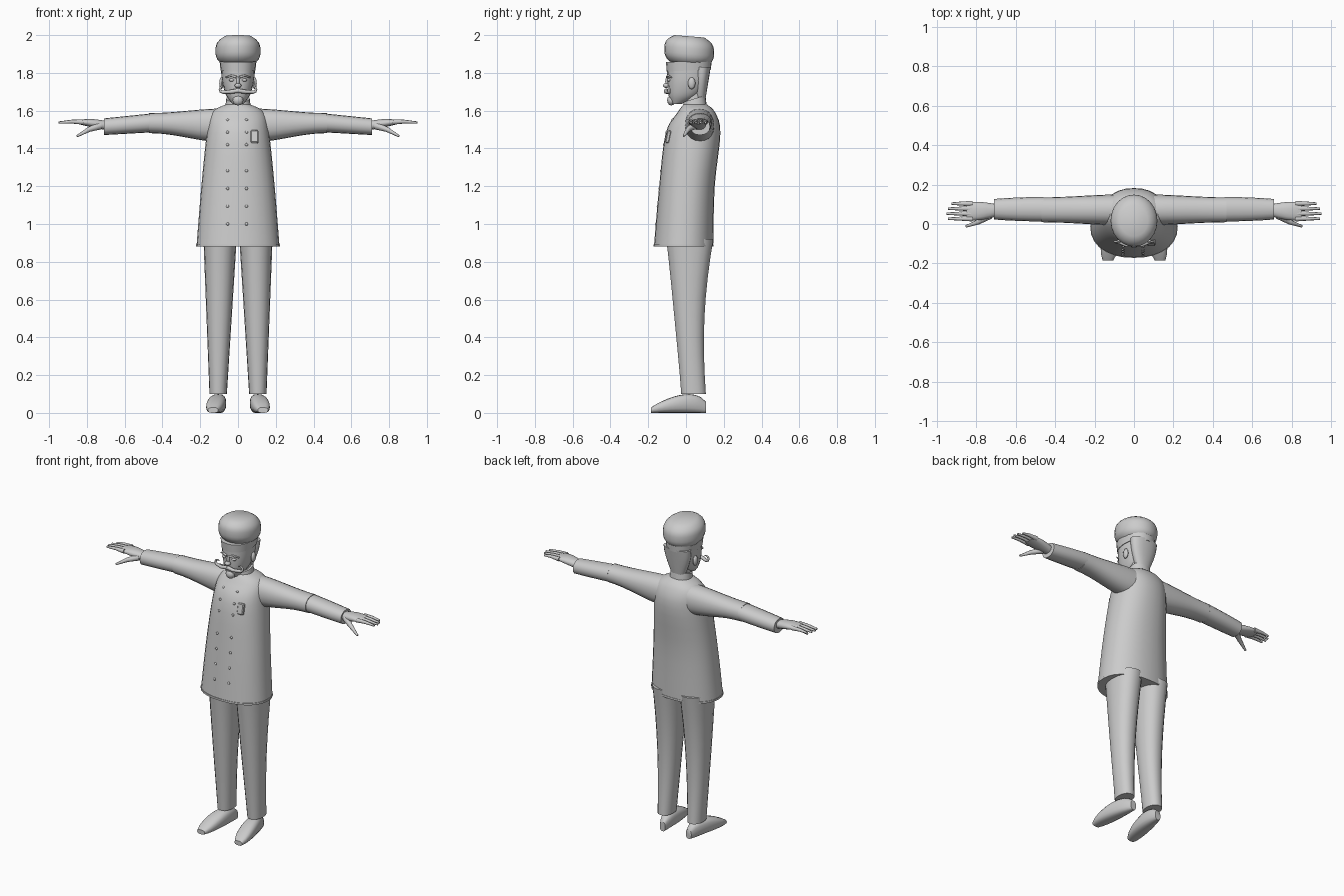
import bpy, bmesh, math
from math import sin, cos, pi
from mathutils import Vector, Matrix
from mathutils.bvhtree import BVHTree

if "Cube" in bpy.data.objects:
    bpy.data.objects.remove(bpy.data.objects["Cube"])

shade = (0.6, 0.6, 0.6, 1)
grey = bpy.data.materials.new("plain_grey")
grey.use_nodes = True
grey.diffuse_color = shade
grey.node_tree.nodes["Principled BSDF"].inputs["Base Color"].default_value = shade


def finish(name, bm, angle=50):
    bmesh.ops.recalc_face_normals(bm, faces=bm.faces)
    mesh = bpy.data.meshes.new(name)
    bm.to_mesh(mesh)
    bm.free()
    mesh.materials.append(grey)
    part = bpy.data.objects.new(name, mesh)
    bpy.context.collection.objects.link(part)
    bpy.ops.object.select_all(action="DESELECT")
    part.select_set(True)
    bpy.context.view_layer.objects.active = part
    bpy.ops.object.shade_smooth_by_angle(angle=math.radians(angle))
    return part


def skin(name, loops):
    """Close a row of point loops into a capped shell."""
    bm = bmesh.new()
    rows = [[bm.verts.new(point) for point in loop] for loop in loops]
    for low, high in zip(rows, rows[1:]):
        for i in range(len(low)):
            bm.faces.new((low[i - 1], low[i], high[i], high[i - 1]))
    bm.faces.new(rows[0])
    bm.faces.new(rows[-1])
    return finish(name, bm)


def through(*keys):
    """A rule that runs smoothly through a few key sections."""
    last = len(keys) - 1

    def rule(t):
        i = min(int(t * last), last - 1)
        s = t * last - i
        a, b, c, d = (Vector(keys[max(0, min(last, i + k))]) for k in (-1, 0, 1, 2))
        return b + ((c - a) + ((a * 2 - b * 5 + c * 4 - d) + (b * 3 - a - c * 3 + d) * s) * s) * s / 2
    return rule


def loft(name, rule, axis="z", steps=8, sides=20, power=.9, tilt=0, side=1):
    """The rule gives position, two centres and two radii along the axis."""
    def point(section, angle):
        at, u, v, wide, deep = section
        c, s = cos(angle), sin(angle)
        u += wide * math.copysign(abs(c) ** power, c)
        v += deep * math.copysign(abs(s) ** power, s)
        x, y, z = {"x": (at, u, v), "y": (u, at, v), "z": (u, v, at + tilt * v)}[axis]
        return x * side, y, z
    sections = [rule(k / steps) for k in range(steps + 1)]
    return skin(name, [[point(section, 2 * pi * i / sides) for i in range(sides)] for section in sections])


def tube(name, path, thick, thin, side=1, sides=8):
    """A tapered round tube along a path."""
    points = [Vector((x * side, y, z)) for x, y, z in path]
    last = len(points) - 1
    loops = []
    for k, p in enumerate(points):
        along = (points[min(k + 1, last)] - points[max(k - 1, 0)]).normalized()
        across = along.cross(Vector((0, 1, 0))).normalized()
        deep = along.cross(across)
        radius = thick + (thin - thick) * k / last
        angles = [2 * pi * i / sides for i in range(sides)]
        loops.append([p + (across * cos(a) + deep * sin(a)) * radius for a in angles])
    return skin(name, loops)


def ball(name, place, size):
    bm = bmesh.new()
    shape = Matrix.Translation(place) @ Matrix.Diagonal((*size, 1))
    bmesh.ops.create_uvsphere(bm, u_segments=10, v_segments=6, radius=1, matrix=shape)
    return finish(name, bm)


# Jacket with shoulders, hem and standing collar
jacket = loft("jacket_body", through(
    (.88, 0, -.013, .22, .157), (1.2, 0, .005, .194, .147), (1.48, 0, .037, .165, .145),
    (1.59, 0, .055, .14, .1), (1.635, 0, .048, .06, .06)), steps=16, sides=28)
loft("jacket_hem", lambda t: (.88 + .012 * t, 0, -.013, .222, .159), steps=1, sides=28)
loft("collar", lambda t: (1.6 + .05 * t, 0, .045, .068 - .006 * t, .064 - .006 * t), steps=2, tilt=.3)

# Neck, head and hair
loft("neck", lambda t: (1.6 + .1 * t, 0, .045, .05, .05), steps=2)
loft("head", through((1.635, 0, -.05, .028, .025), (1.68, 0, -.012, .062, .08),
                     (1.75, 0, .008, .083, .106), (1.83, 0, .013, .089, .113)), steps=12)
loft("back_hair", lambda t: (1.66 + .17 * t, 0, .075 + .012 * t, .045 + .046 * sin(pi * t / 2),
                             .028 + .016 * t), steps=5)

# Face
ball("nose_bridge", (0, -.098, 1.755), (.009, .012, .027))
ball("nose_tip", (0, -.104, 1.733), (.019, .018, .013))
ball("goatee", (0, -.078, 1.655), (.03, .022, .028))
for side, tag in ((1, "left"), (-1, "right")):
    ball(f"{tag}_eye", (.034 * side, -.09, 1.762), (.016, .01, .008))
    ball(f"{tag}_ear", (.088 * side, .03, 1.745), (.012, .02, .032))
    tube(f"{tag}_brow", [(.01, -.1, 1.778), (.036, -.096, 1.786), (.064, -.078, 1.776)], .007, .004, side)
    curl = [(.08 + .016 * cos(a), -.09, 1.714 + .016 * sin(a)) for a in (pi * k / 4 for k in range(-2, 4))]
    tube(f"{tag}_moustache", [(0, -.104, 1.706), (.04, -.106, 1.7)] + curl, .012, .003, side)

# Tall puffed hat on its band
loft("hat_band", lambda t: (1.812 + .05 * t, 0, .015, .092 + .006 * t, .117 + .004 * t), steps=1, tilt=.05)


def puff(t):
    swell = 1 - .4 * abs(2 * t - 1) ** 3
    return 1.84 + .155 * t, 0, .017, .119 * swell, .132 * swell


loft("hat_crown", puff, steps=10, sides=24, power=1, tilt=-.08)

# Buttons and chest pocket, set on the cloth
bm = bmesh.new()
bm.from_mesh(jacket.data)
cloth = BVHTree.FromBMesh(bm)
bm.free()


def on_front(x, z):
    return cloth.ray_cast(Vector((x, -1, z)), Vector((0, 1, 0)))[0]


heights = [1 + .094 * row for row in range(4)] + [1.42 + .066 * row for row in range(3)]
for z in heights:
    for x in (-.055, .045):
        ball("button", on_front(x, z), (.008, .006, .008))
bm = bmesh.new()
frame = Matrix.Translation(on_front(.087, 1.462)) @ Matrix.Rotation(-.2, 4, "X")
bmesh.ops.create_cube(bm, size=1, matrix=frame @ Matrix.Diagonal((.042, .022, .068, 1)))
bmesh.ops.bevel(bm, geom=bm.edges[:], offset=.005, segments=1, affect="EDGES")
finish("chest_pocket", bm, 30)


# Rules for the limbs
def upper_sleeve(t):
    shoulder = (1 + cos(pi * t)) / 2
    return .06 + .41 * t, .072, 1.534 - .012 * shoulder, .063 + .015 * shoulder, .053 + .037 * shoulder


def lower_sleeve(t):
    return .46 + .25 * t, .075, 1.535 - .02 * t, .062 - .01 * t * t, .05 - .006 * t


def trouser_leg(t):
    return .1 + .82 * t, .105 - .01 * t, .04 - .02 * t - .012 * sin(pi * t), .046 + .042 * t, .066 + .06 * t * t


def shoe(t):
    rounding = sin(pi * (.05 + .9 * t)) ** .4
    height = (.03 + .033 * t) * rounding
    return -.185 + .29 * t, .132 - .04 * t, height, (.056 - .016 * t) * rounding, height


palm = through((.69, .07, 1.52, .03, .025), (.78, .066, 1.535, .046, .022), (.85, .065, 1.54, .045, .01))

for side, tag in ((1, "left"), (-1, "right")):
    # Sleeve in two lengths
    loft(f"{tag}_upper_sleeve", upper_sleeve, "x", side=side)
    loft(f"{tag}_lower_sleeve", lower_sleeve, "x", steps=4, sides=16, side=side)

    # Hand with spread thumb
    loft(f"{tag}_palm", palm, "x", steps=6, sides=14, side=side)
    for finger in range(4):
        y = .027 + .0255 * finger
        tip = .95 - .006 * (finger - 1) ** 2
        tube(f"{tag}_finger", [(.82, y, 1.54), (.88, y, 1.542), (tip, y, 1.537)], .014, .006, side)
    tube(f"{tag}_thumb", [(.73, .045, 1.52), (.79, .01, 1.5), (.852, -.012, 1.465)], .02, .006, side)

    # Leg and shoe, toes turned out a little
    loft(f"{tag}_trouser_leg", trouser_leg, sides=18, side=side)
    loft(f"{tag}_shoe", shoe, "y", steps=10, sides=16, power=.75, side=side)
